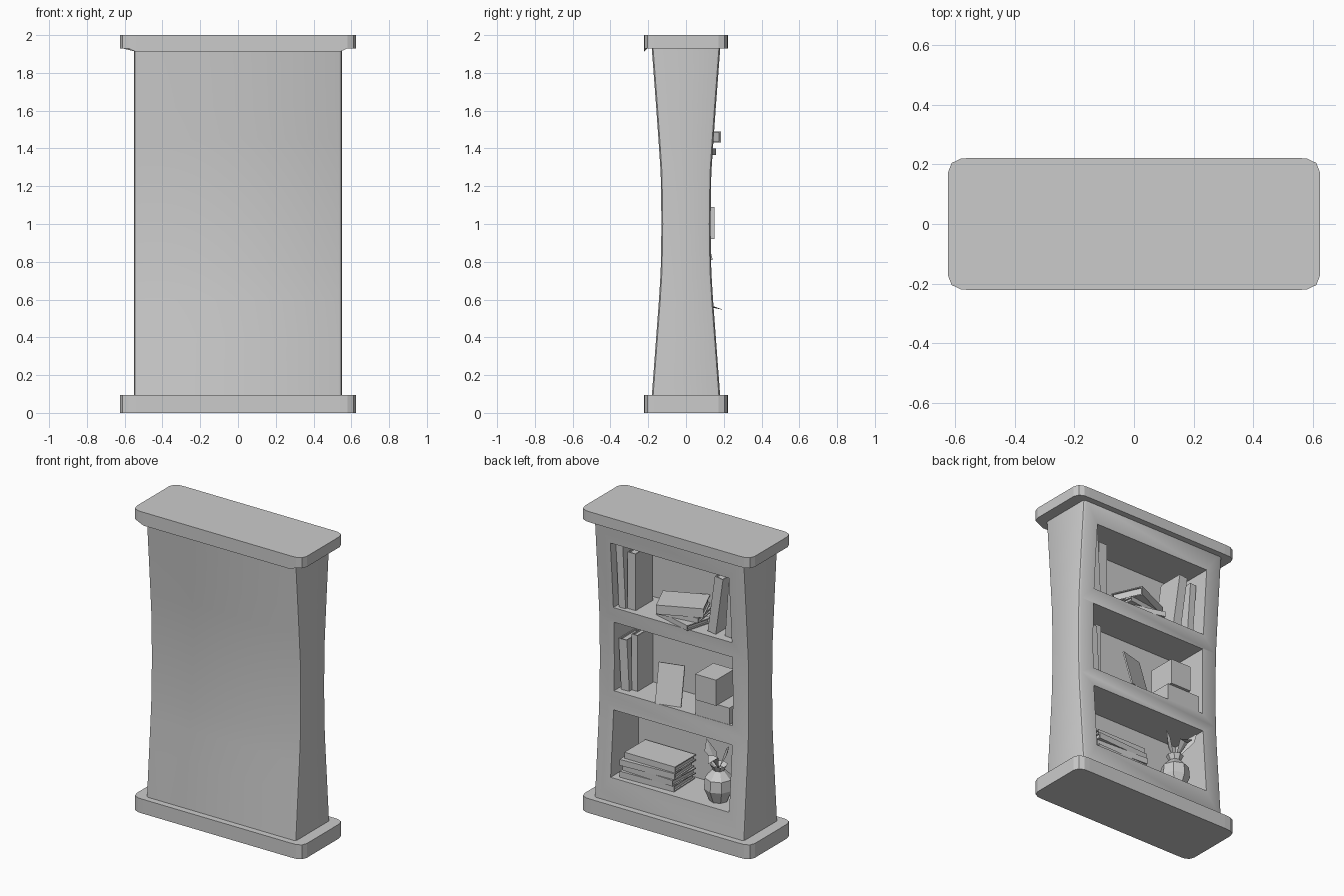
import bpy, bmesh
from math import radians, sin, cos, pi
from mathutils import Vector, Matrix, Euler

if "Cube" in bpy.data.objects:
    bpy.data.objects.remove(bpy.data.objects["Cube"])


def finish(name, bm, smooth=None):
    bmesh.ops.recalc_face_normals(bm, faces=bm.faces)
    me = bpy.data.meshes.new(name)
    bm.to_mesh(me)
    bm.free()
    ob = bpy.data.objects.new(name, me)
    bpy.context.collection.objects.link(ob)
    if smooth:
        bpy.ops.object.select_all(action='DESELECT')
        ob.select_set(True)
        bpy.context.view_layer.objects.active = ob
        bpy.ops.object.shade_smooth_by_angle(angle=radians(smooth))
    return ob


def add_box(bm, x0, x1, y0, y1, z0, z1):
    m = Matrix.Translation(((x0 + x1) / 2, (y0 + y1) / 2, (z0 + z1) / 2))
    bmesh.ops.create_cube(bm, size=1, matrix=m @ Matrix.Diagonal((x1 - x0, y1 - y0, z1 - z0, 1)))


def loft(bm, rings):
    """Skin closed rings of points and cap both ends."""
    rows = [[bm.verts.new(p) for p in ring] for ring in rings]
    n = len(rows[0])
    for a, b in zip(rows, rows[1:]):
        for i in range(n):
            bm.faces.new((a[i], a[(i + 1) % n], b[(i + 1) % n], b[i]))
    bm.faces.new(rows[0])
    bm.faces.new(rows[-1])


def four_corners(quarter):
    """Mirror one corner's points into a closed outline."""
    r = quarter[::-1]
    return (quarter + [(-x, y) for x, y in r]
            + [(-x, -y) for x, y in quarter] + [(x, -y) for x, y in r])


# plinth and top slab with rounded corners; the top's front lip hangs slightly lower
outline = four_corners([(.625, .172), (.612, .205), (.58, .22), (.54, .222)])
for name, z0, z1, lip in (("plinth", 0, .095, 0), ("top_slab", 1.93, 2, .018)):
    bm = bmesh.new()
    low = [(x, y, z0 - (lip if y < -.221 else 0)) for x, y in outline]
    loft(bm, [low, [(x, y, z1) for x, y in outline]])
    finish(name, bm)

# waisted cabinet body
profile = [(.09, .181), (.40, .158), (.60, .143), (.75, .134), (1.0, .130),
           (1.27, .134), (1.45, .146), (1.62, .158), (1.94, .182)]
bm = bmesh.new()
loft(bm, [[(x, y, z) for x, y in four_corners(
    [(.55, d - .018), (.546, d - .007), (.532, d)])] for z, d in profile])
body = finish("cabinet_body", bm)

# three open compartments cut from the +y side
bm = bmesh.new()
for z0, z1, back in ((.25, .685, -.125), (.81, 1.265, -.105), (1.365, 1.805, -.125)):
    add_box(bm, -.435, .435, back, .4, z0, z1)
cutter = finish("compartment_cutter", bm)
cutter.hide_render = True
mod = body.modifiers.new("compartments", 'BOOLEAN')
mod.operation = 'DIFFERENCE'
mod.solver = 'EXACT'
mod.object = cutter
bpy.ops.object.select_all(action='DESELECT')
body.select_set(True)
bpy.context.view_layer.objects.active = body
bpy.ops.object.modifier_apply(modifier=mod.name)
bpy.data.objects.remove(cutter)
bpy.ops.object.shade_smooth_by_angle(angle=radians(30))


# books: two covers, a spine towards +y and a recessed page block
def book(name, centre, t, d, h, lean=0, turn=0, lying=False):
    bm = bmesh.new()
    c = .007
    for s in (-1, 1):
        a, b = sorted((s * t / 2, s * (t / 2 - c)))
        add_box(bm, a, b, -d / 2, d / 2, -h / 2, h / 2)
    add_box(bm, -t / 2 + c, t / 2 - c, d / 2 - c, d / 2, -h / 2, h / 2)
    add_box(bm, -t / 2 + c, t / 2 - c, -d / 2 + .01, d / 2 - c, -h / 2 + .01, h / 2 - .01)
    ob = finish(name, bm)
    ob.location = centre
    ob.rotation_euler = Euler((0, radians(90 if lying else lean), radians(turn)))


# standing books: x, y, floor, thickness, depth, height, lean
standing = [(.398, .02, 1.365, .05, .19, .41, 3), (.33, .01, 1.365, .062, .18, .375, 0),
            (-.285, .01, 1.367, .06, .18, .38, -8), (-.385, .0, 1.366, .045, .18, .36, -4),
            (.392, .0, .81, .06, .18, .335, 3), (.335, -.02, .81, .045, .16, .37, 0)]
for i, (x, y, f, t, d, h, lean) in enumerate(standing):
    book(f"standing_book_{i + 1}", (x, y, f + h / 2), t, d, h, lean)

# lying books: x, y, z, thickness, depth, length, turn
lying = [(0, .03, 1.382, .034, .18, .30, -16), (.0, .02, 1.415, .032, .18, .28, 8),
         (0, .03, 1.461, .06, .21, .29, 24),
         (.20, .015, .27, .04, .23, .39, 2), (.19, .01, .31, .04, .23, .38, -3),
         (.20, .02, .35, .04, .22, .39, 3), (.19, .0, .39, .04, .22, .37, 0)]
for i, (x, y, z, t, d, h, turn) in enumerate(lying):
    book(f"stacked_book_{i + 1}", (x, y, z), t, d, h, turn=turn, lying=True)

# leaning picture card
bm = bmesh.new()
add_box(bm, -.083, .083, -.005, .005, 0, .255)
card = finish("picture_card", bm)
card.location = (.05, .115, .81)
card.rotation_euler = (radians(15), 0, radians(15))

# two storage boxes
for name, dims in (("lower_box", (-.41, -.16, -.07, .131, .80, .92)),
                   ("upper_box", (-.325, -.172, -.04, .15, .92, 1.09))):
    bm = bmesh.new()
    add_box(bm, *dims)
    finish(name, bm)

# low-poly vase
vx, vy = -.28, .055
bm = bmesh.new()
vase = [(.25, .058), (.33, .092), (.40, .086), (.45, .036), (.485, .054), (.46, .028)]
loft(bm, [[(vx + r * cos(a * pi / 4), vy + r * sin(a * pi / 4), z) for a in range(8)]
          for z, r in vase])
finish("vase", bm)

# leaves: tip, bend point, half width direction
leaves = [((-.20, .07, .64), (-.225, .065, .56), (.02, .035, .01)),
          ((-.40, .12, .66), (-.36, .09, .60), (.02, -.03, .01)),
          ((-.30, .20, .545), (-.29, .13, .565), (.035, .005, .0))]
for i, (tip, mid, wide) in enumerate(leaves):
    bm = bmesh.new()
    base, tip, mid, wide = Vector((vx, vy, .455)), Vector(tip), Vector(mid), Vector(wide)
    up = wide.cross(tip - base).normalized() * .008
    ring = [mid + wide, mid + up, mid - wide, mid - up]
    vs = [bm.verts.new(p) for p in ring]
    a, b = bm.verts.new(base), bm.verts.new(tip)
    for k in range(4):
        for end in (a, b):
            bm.faces.new((vs[k], vs[(k + 1) % 4], end))
    finish(f"leaf_{i + 1}", bm)
